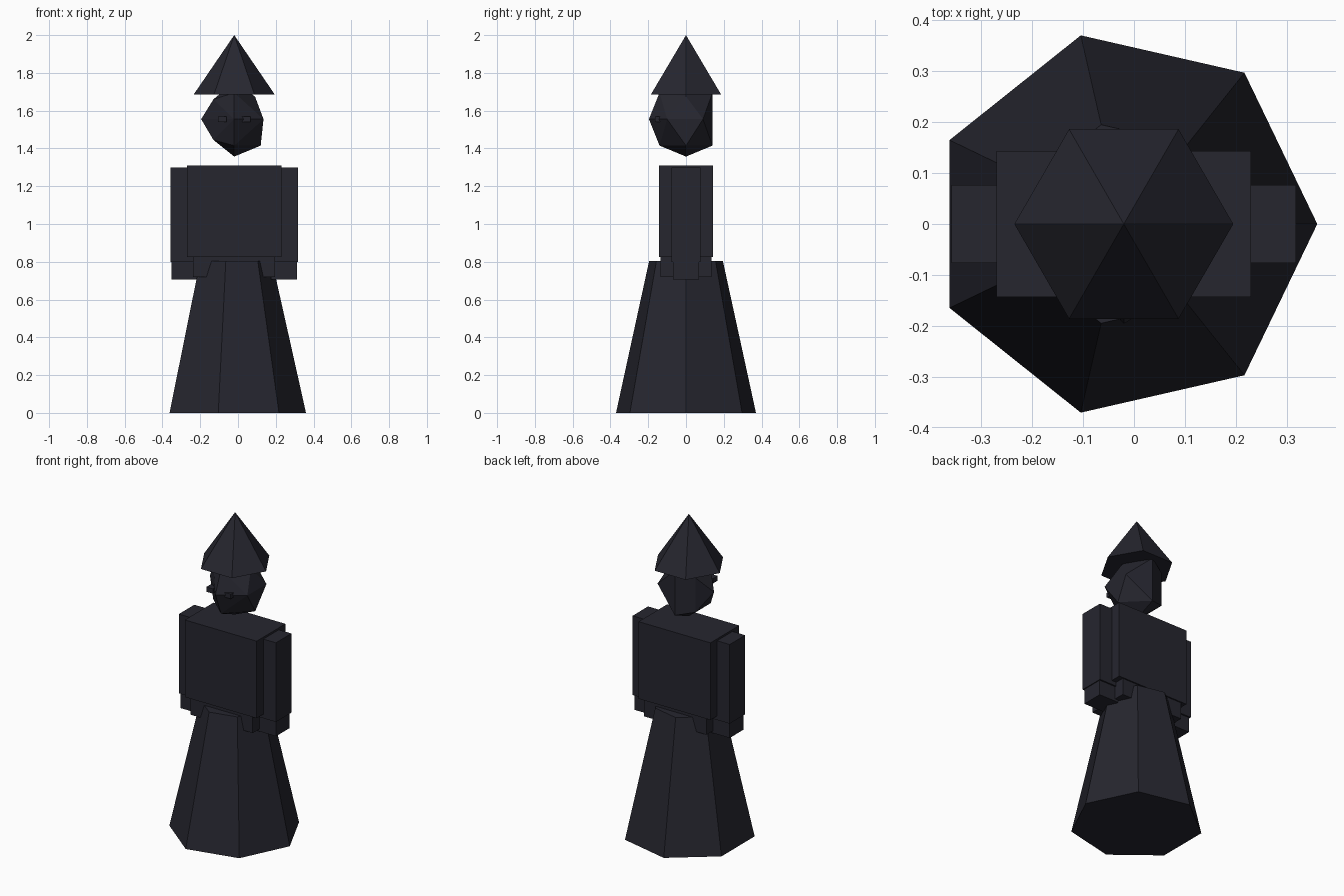
import bpy, bmesh, math
from mathutils import Vector

if "Cube" in bpy.data.objects:
    bpy.data.objects.remove(bpy.data.objects["Cube"])

CX = -0.02  # the body axis sits slightly left of centre

cloth = bpy.data.materials.new("dark_slate")
cloth.diffuse_color = (0.019, 0.019, 0.028, 1)
cloth.use_nodes = True
cloth.node_tree.nodes["Principled BSDF"].inputs["Base Color"].default_value = cloth.diffuse_color


def finish(name, bm):
    bmesh.ops.recalc_face_normals(bm, faces=bm.faces[:])
    mesh = bpy.data.meshes.new(name)
    bm.to_mesh(mesh)
    bm.free()
    mesh.materials.append(cloth)
    obj = bpy.data.objects.new(name, mesh)
    bpy.context.collection.objects.link(obj)
    return obj


def box(name, lo, hi):
    bm = bmesh.new()
    bmesh.ops.create_cube(bm, size=1)
    lo, hi = Vector(lo), Vector(hi)
    for v in bm.verts:
        v.co = (lo + hi) / 2 + v.co * (hi - lo)
    return finish(name, bm)


def frustum(name, sides, r_bottom, r_top, z0, z1):
    """Faceted cone with a corner pointing along +x."""
    bm = bmesh.new()
    rings = []
    for r, z in ((r_bottom, z0), (r_top, z1)):
        if r == 0:
            rings.append([bm.verts.new((CX, 0, z))] * sides)
            continue
        ring = []
        for i in range(sides):
            a = 2 * math.pi * i / sides
            ring.append(bm.verts.new((CX + r * math.cos(a), r * math.sin(a), z)))
        bm.faces.new(ring)
        rings.append(ring)
    low, high = rings
    for i in range(sides):
        j = (i + 1) % sides
        corners = [low[i], low[j], high[j]]
        if r_top:
            corners.append(high[i])
        bm.faces.new(corners)
    return finish(name, bm)


# Robe skirt and pointed hat
frustum("skirt", 7, 0.38, 0.20, 0.0, 0.805)
frustum("hat", 6, 0.215, 0.0, 1.685, 2.0)

# Torso and hips
box("torso", (CX - 0.25, -0.143, 0.825), (CX + 0.25, 0.143, 1.31))
box("hips", (CX - 0.217, -0.135, 0.72), (CX + 0.217, 0.135, 0.828))

# Sleeves, hands and eyes on both sides
for side, s in (("left", -1), ("right", 1)):
    def span(a, b):
        return sorted((CX + s * a, CX + s * b))
    x0, x1 = span(0.184, 0.338)
    box(side + "_arm", (x0, -0.077, 0.80), (x1, 0.077, 1.298))
    x0, x1 = span(0.195, 0.332)
    box(side + "_hand", (x0, -0.068, 0.705), (x1, 0.068, 0.802))
    x0, x1 = span(0.04, 0.085)
    box(side + "_eye", (x0, -0.165, 1.54), (x1, -0.12, 1.57))

# Faceted, uneven head: hull of a few points around its centre
head_points = [
    (0, 0, -0.198), (0, 0, 0.198), (0, -0.196, 0),
    (0, -0.14, 0.14), (0, -0.14, -0.14), (0, 0.14, 0.14), (0, 0.14, -0.14),
    (-0.175, 0, 0), (-0.11, -0.06, 0.105), (-0.11, -0.06, -0.11),
    (-0.11, 0.09, 0.105), (-0.11, 0.09, -0.11),
    (0.155, -0.1, 0), (0.155, 0.09, 0), (0.14, 0, -0.14), (0.11, 0, 0.12),
]
bm = bmesh.new()
for x, y, z in head_points:
    bm.verts.new((CX + x, y, 1.555 + z))
hull = bmesh.ops.convex_hull(bm, input=bm.verts[:])
loose = [v for v in bm.verts if not v.link_faces]
bmesh.ops.delete(bm, geom=loose, context='VERTS')
finish("head", bm)
